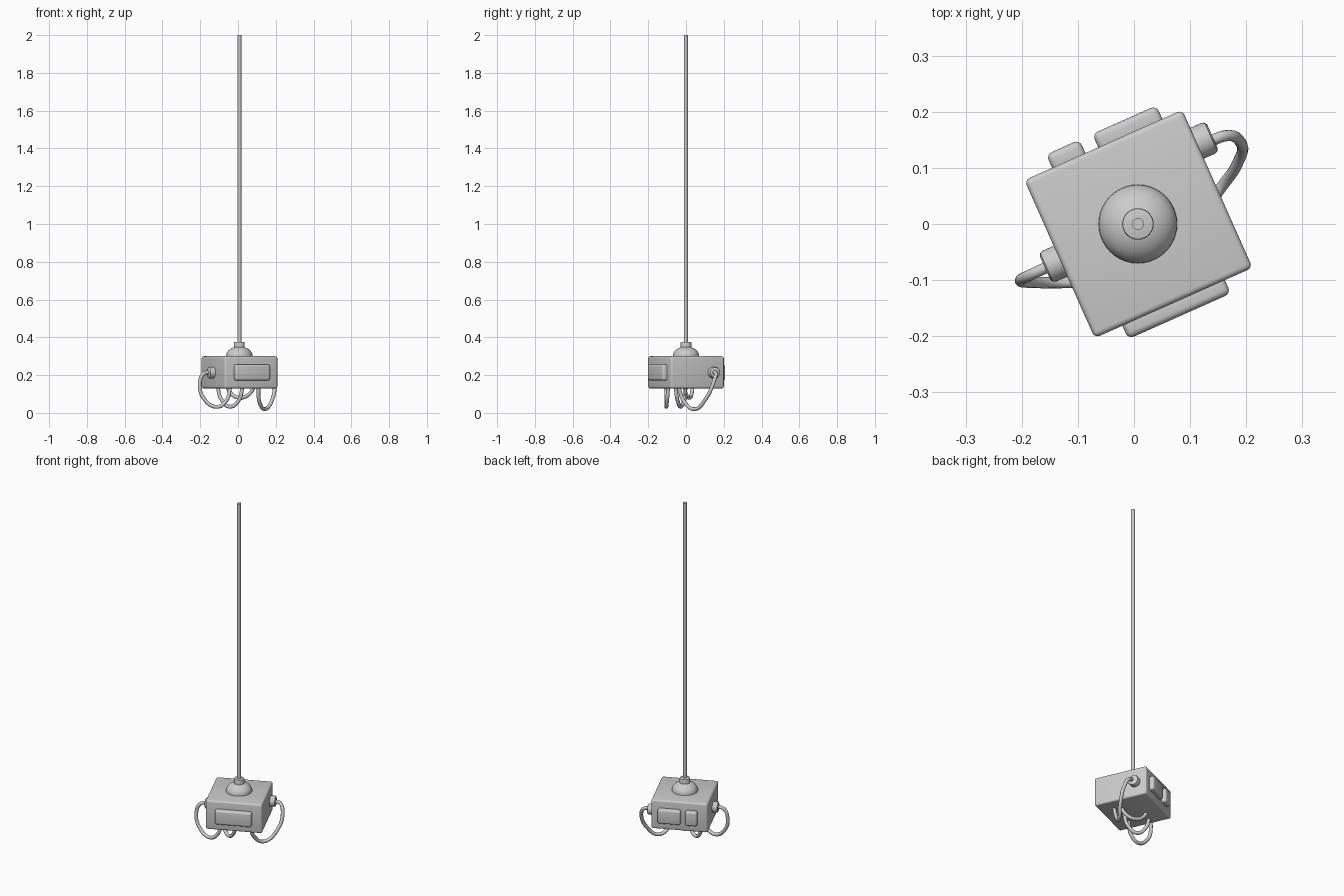
import bpy, bmesh, math
from mathutils import Matrix

if "Cube" in bpy.data.objects:
    bpy.data.objects.remove(bpy.data.objects["Cube"])

CX = 0.008
BODY = Matrix.Translation((CX, 0, 0)) @ Matrix.Rotation(math.radians(24), 4, 'Z')


def finish(name, bm, matrix):
    bmesh.ops.recalc_face_normals(bm, faces=bm.faces)
    me = bpy.data.meshes.new(name)
    bm.to_mesh(me)
    bm.free()
    ob = bpy.data.objects.new(name, me)
    bpy.context.collection.objects.link(ob)
    ob.matrix_world = matrix
    bpy.ops.object.select_all(action='DESELECT')
    ob.select_set(True)
    bpy.context.view_layer.objects.active = ob
    bpy.ops.object.shade_smooth_by_angle(angle=math.radians(35))
    return ob


def rounded_box(name, lo, hi, r):
    bm = bmesh.new()
    bmesh.ops.create_cube(bm, size=1)
    for v in bm.verts:
        v.co = [lo[i] + (v.co[i] + 0.5) * (hi[i] - lo[i]) for i in range(3)]
    bmesh.ops.bevel(bm, geom=bm.edges[:], offset=r, segments=4, profile=0.5, affect='EDGES')
    return finish(name, bm, BODY)


def lathe(name, profile, matrix, steps=40):
    # profile of (radius, height) starting and ending on the axis
    bm = bmesh.new()
    vs = [bm.verts.new((r, 0, z)) for r, z in profile]
    es = [bm.edges.new(p) for p in zip(vs, vs[1:])]
    bmesh.ops.spin(bm, geom=vs + es, cent=(0, 0, 0), axis=(0, 0, 1),
                   angle=2 * math.pi, steps=steps)
    bmesh.ops.remove_doubles(bm, verts=bm.verts[:], dist=1e-5)
    return finish(name, bm, matrix)


def cable(name, points, r=0.01):
    cu = bpy.data.curves.new(name, 'CURVE')
    cu.dimensions = '3D'
    cu.bevel_depth = r
    cu.bevel_resolution = 4
    cu.resolution_u = 12
    cu.use_fill_caps = True
    sp = cu.splines.new('BEZIER')
    sp.bezier_points.add(len(points) - 1)
    for bp, p in zip(sp.bezier_points, points):
        bp.co = p
        bp.handle_left_type = bp.handle_right_type = 'AUTO'
    ob = bpy.data.objects.new(name, cu)
    bpy.context.collection.objects.link(ob)
    return ob


# Main housing and side panels
rounded_box("housing", (-0.154, -0.154, 0.13), (0.154, 0.154, 0.30), 0.01)
rounded_box("front_panel", (-0.1, -0.18, 0.172), (0.1, -0.14, 0.256), 0.011)
rounded_box("back_panel_large", (-0.01, 0.14, 0.172), (0.115, 0.18, 0.256), 0.011)
rounded_box("back_panel_small", (-0.1, 0.14, 0.172), (-0.035, 0.18, 0.256), 0.011)

# Ceiling pole, collar and dome
axis = Matrix.Translation((CX - 0.001, 0, 0))
dome = [(0.07 * math.cos(a), 0.302 + 0.05 * math.sin(a))
        for a in (math.radians(90 * i / 10) for i in range(10))]
lathe("dome", [(0, 0.295), (0.07, 0.295)] + dome + [(0, 0.352)], axis)
lathe("collar", [(0, 0.335), (0.028, 0.335), (0.028, 0.371), (0.027, 0.374),
                 (0.024, 0.375), (0, 0.375)], axis)
lathe("pole", [(0, 0.35), (0.0105, 0.35), (0.0105, 2.0), (0, 2.0)], axis, 24)

# Cable sockets on the two sides
plug = [(0, -0.01), (0.03, -0.01), (0.03, 0.024), (0.028, 0.029), (0.023, 0.032), (0, 0.032)]
for name, u, v, ang in (("right_socket", 0.152, 0.089, 90), ("left_socket", -0.152, -0.004, -90)):
    lathe(name, plug, BODY @ Matrix.Translation((u, v, 0.213))
          @ Matrix.Rotation(math.radians(ang), 4, 'Y'), 32)

# Hanging cables
cable("left_cable", [(-0.14, -0.07, 0.213), (-0.181, -0.089, 0.208), (-0.202, -0.1, 0.155),
                     (-0.18, -0.104, 0.075), (-0.112, -0.104, 0.032),
                     (-0.062, -0.1, 0.065), (-0.04, -0.094, 0.14)])
cable("right_cable", [(0.125, 0.141, 0.213), (0.162, 0.157, 0.211), (0.189, 0.147, 0.165),
                      (0.183, 0.105, 0.075), (0.142, 0.045, 0.02),
                      (0.113, -0.01, 0.06), (0.108, -0.04, 0.14)])
cable("middle_cable", [(-0.108, -0.002, 0.14), (-0.09, -0.008, 0.075), (-0.043, -0.028, 0.033),
                       (0.005, -0.045, 0.068), (0.024, -0.056, 0.14)])
cable("short_cable", [(-0.06, 0.035, 0.14), (-0.035, 0.03, 0.1), (0.012, 0.018, 0.08),
                      (0.06, 0.0, 0.1), (0.086, -0.008, 0.14)])
